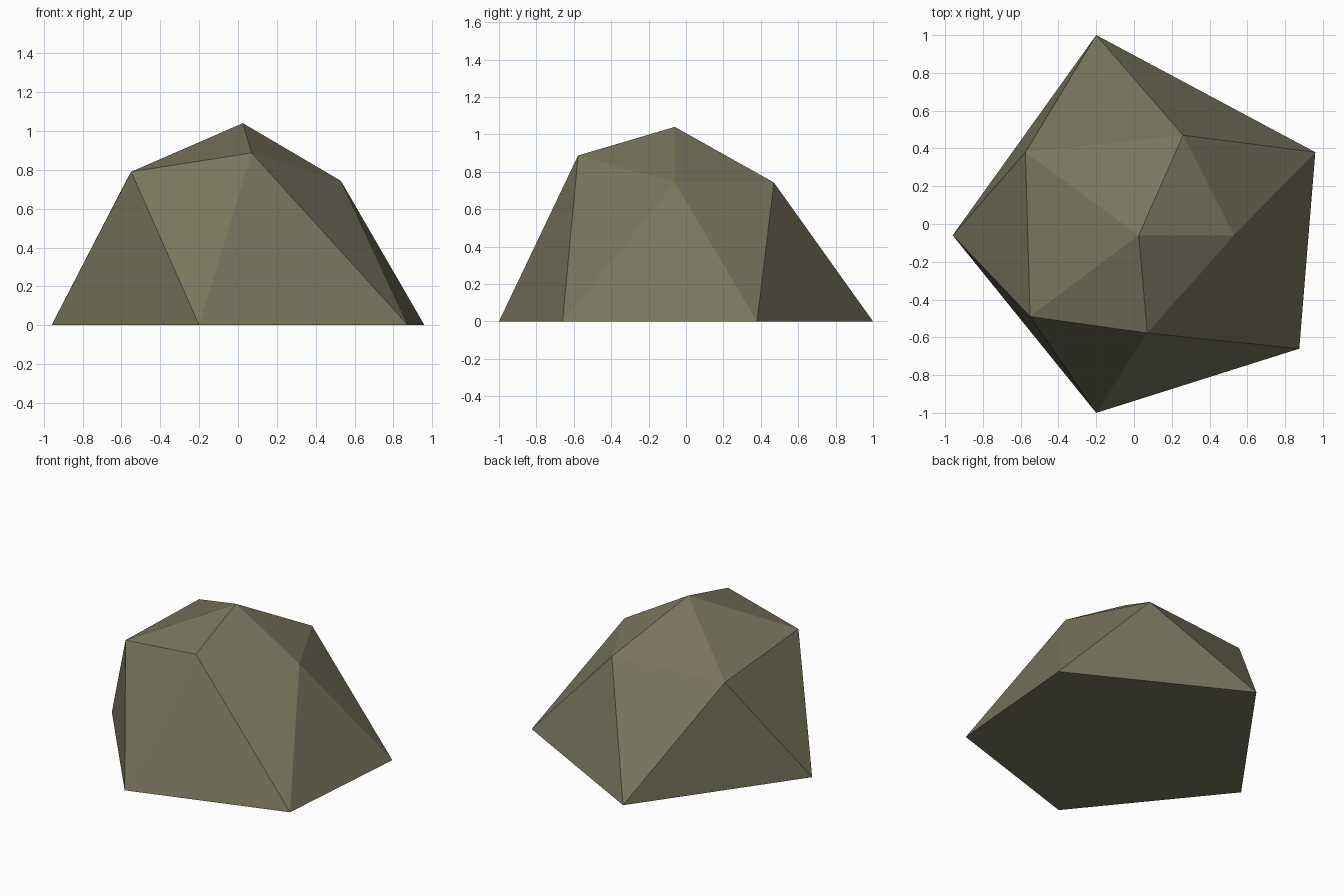
import bpy, bmesh

if "Cube" in bpy.data.objects:
    bpy.data.objects.remove(bpy.data.objects["Cube"])

# Low-poly boulder: flat pentagon base, twisted upper ring, single peak
base = [(-0.2, 1.0, 0), (0.96, 0.38, 0), (0.875, -0.66, 0), (-0.2, -1.0, 0), (-0.96, -0.06, 0)]
ring = [(-0.575, 0.38, 0.745), (0.26, 0.47, 0.743), (0.53, -0.06, 0.743), (0.07, -0.577, 0.887), (-0.55, -0.49, 0.79)]
peak = (0.025, -0.06, 1.04)

bm = bmesh.new()
lo = [bm.verts.new(p) for p in base]
up = [bm.verts.new(p) for p in ring]
top = bm.verts.new(peak)

# Underside, triangle band and cap
bm.faces.new(lo)
for i in range(5):
    j = (i + 1) % 5
    bm.faces.new((lo[i], up[i], up[j]))
    bm.faces.new((lo[i], up[j], lo[j]))
    bm.faces.new((up[i], top, up[j]))
bmesh.ops.recalc_face_normals(bm, faces=bm.faces[:])

mesh = bpy.data.meshes.new("rock")
bm.to_mesh(mesh)
bm.free()

# Single stone colour
stone = bpy.data.materials.new("olive grey stone")
stone.diffuse_color = (0.19, 0.178, 0.11, 1)
stone.use_nodes = True
stone.node_tree.nodes["Principled BSDF"].inputs["Base Color"].default_value = stone.diffuse_color
mesh.materials.append(stone)
bpy.context.collection.objects.link(bpy.data.objects.new("rock", mesh))
